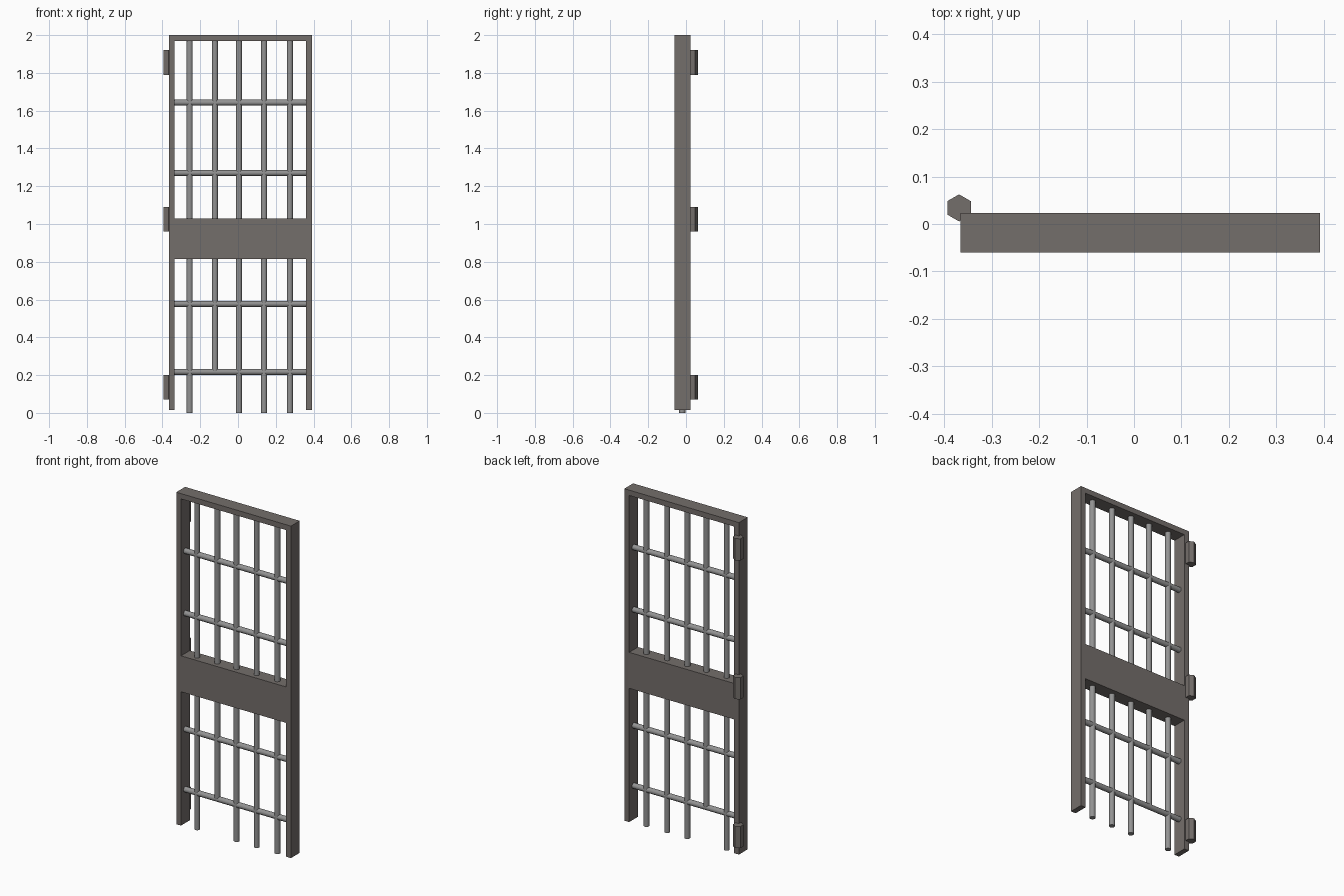
import bpy, math

if "Cube" in bpy.data.objects:
    bpy.data.objects.remove(bpy.data.objects["Cube"])


def material(name, rgb):
    m = bpy.data.materials.new(name)
    m.diffuse_color = (*rgb, 1)
    m.use_nodes = True
    m.node_tree.nodes["Principled BSDF"].inputs["Base Color"].default_value = m.diffuse_color
    return m


frame_mat = material("warm_grey_iron", (0.175, 0.156, 0.146))
bar_mat = material("light_grey_steel", (0.29, 0.29, 0.29))


def box(name, x0, x1, y0, y1, z0, z1):
    bpy.ops.mesh.primitive_cube_add(size=1, location=((x0 + x1) / 2, (y0 + y1) / 2, (z0 + z1) / 2))
    o = bpy.context.object
    o.name = name
    o.scale = (x1 - x0, y1 - y0, z1 - z0)
    bpy.ops.object.transform_apply(location=False, rotation=False, scale=True)
    o.data.materials.append(frame_mat)


def rod(name, radius, length, location, sides, mat, rotation=(0, 0, 0), smooth=True):
    bpy.ops.mesh.primitive_cylinder_add(vertices=sides, radius=radius, depth=length,
                                        location=location, rotation=rotation)
    o = bpy.context.object
    o.name = name
    o.data.materials.append(mat)
    if smooth:
        bpy.ops.object.shade_smooth_by_angle(angle=math.radians(50))


# Outer frame: open at the bottom
L, R, FRONT, BACK = -0.366, 0.392, -0.06, 0.023
IL, IR, TOP = -0.335, 0.36, 1.968
box("left_post", L, IL, FRONT, BACK, 0.015, TOP)
box("right_post", IR, R, FRONT, BACK, 0.015, TOP)
box("top_rail", L, R, FRONT, BACK, TOP, 2.0)

# Solid lock panel
box("lock_panel", IL, IR, FRONT, BACK, 0.815, 1.03)

# Vertical bars, one of them broken off at the lowest cross bar
BAR_Y, BAR_R = -0.02, 0.0165
for i, x in enumerate((-0.256, -0.122, 0.005, 0.138, 0.275)):
    bottom = 0.217 if i == 1 else 0.0
    rod(f"vertical_bar_{i + 1}", BAR_R, TOP - bottom, (x, BAR_Y, (TOP + bottom) / 2), 10, bar_mat)

# Horizontal cross bars
for i, z in enumerate((0.217, 0.577, 1.27, 1.643)):
    rod(f"cross_bar_{i + 1}", BAR_R, IR - IL, ((IL + IR) / 2, BAR_Y, z), 10, bar_mat,
        (0, math.pi / 2, 0))

# Six-sided hinge barrels behind the left post
for i, z in enumerate((0.135, 1.025, 1.855)):
    rod(f"hinge_{i + 1}", 0.0285, 0.13, (-0.369, 0.034, z), 6, frame_mat, smooth=False)
